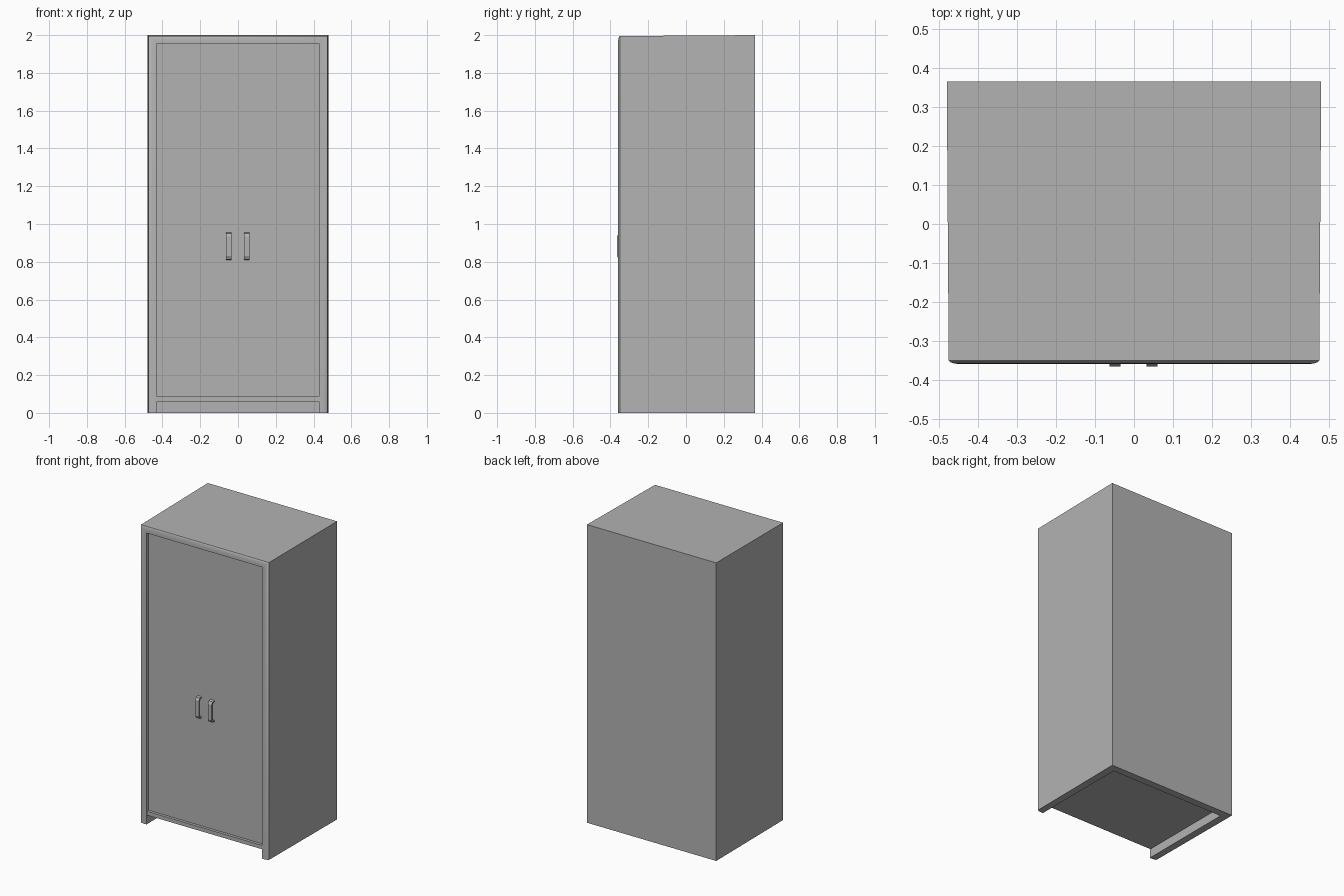
import bpy
import bmesh
import math

old = bpy.data.objects.get("Cube")
if old:
    bpy.data.objects.remove(old, do_unlink=True)

# Single painted finish
paint = bpy.data.materials.new("grey paint")
paint.use_nodes = True
grey = (0.45, 0.45, 0.45, 1)
paint.diffuse_color = grey
paint.node_tree.nodes["Principled BSDF"].inputs["Base Color"].default_value = grey


def finish(name, bm, smooth=False):
    bmesh.ops.recalc_face_normals(bm, faces=bm.faces)
    mesh = bpy.data.meshes.new(name)
    bm.to_mesh(mesh)
    bm.free()
    obj = bpy.data.objects.new(name, mesh)
    bpy.context.collection.objects.link(obj)
    mesh.materials.append(paint)
    if smooth:
        bpy.ops.object.select_all(action='DESELECT')
        obj.select_set(True)
        bpy.context.view_layer.objects.active = obj
        bpy.ops.object.shade_smooth_by_angle(angle=math.radians(35))
    return obj


def box(name, low, high):
    bm = bmesh.new()
    bmesh.ops.create_cube(bm, size=1)
    for v in bm.verts:
        v.co = [(a + b) / 2 + c * (b - a) for a, b, c in zip(low, high, v.co)]
    return finish(name, bm)


# Carcass: side walls, top and moulded front edge swept as one arch.
# Each step is (half width, top height, y), from back outer to back inner.
INNER, TOP = 0.428, 1.955
steps = [(0.48, 2.0, 0.365), (0.475, 1.995, -0.35), (0.471, 1.991, -0.354),
         (0.463, 1.984, -0.357), (0.45, 1.973, -0.359),
         (INNER, TOP, -0.359), (INNER, TOP, 0.315)]
bm = bmesh.new()
rows = [[bm.verts.new(p) for p in ((-w, y, 0), (-w, y, t), (w, y, t), (w, y, 0))]
        for w, t, y in steps]
for a, b in zip(rows, rows[1:]):
    for i in range(3):
        bm.faces.new((a[i], a[i + 1], b[i + 1], b[i]))
bm.faces.new(rows[0])
bm.faces.new(rows[-1])
bm.faces.new([r[0] for r in rows] + [r[3] for r in reversed(rows)])
finish("carcass", bm, smooth=True)

# Recessed door front over a raised floor, with a rail below it
box("door_panel", (-INNER, -0.335, 0.06), (INNER, 0.315, TOP))
box("bottom_rail", (-INNER, -0.354, 0.06), (INNER, -0.33, 0.086))


# Arched pull handles
def handle(name, x):
    outer = [(-0.334, 0.81), (-0.356, 0.813), (-0.365, 0.83)]
    inner = [(-0.334, 0.82), (-0.35, 0.822), (-0.356, 0.833)]
    mid = 0.882
    outer += [(y, 2 * mid - z) for y, z in reversed(outer)]
    inner += [(y, 2 * mid - z) for y, z in reversed(inner)]
    bm = bmesh.new()
    face = bm.faces.new([bm.verts.new((x - 0.014, y, z))
                         for y, z in outer + inner[::-1]])
    grown = bmesh.ops.extrude_face_region(bm, geom=[face])
    verts = [g for g in grown["geom"] if isinstance(g, bmesh.types.BMVert)]
    bmesh.ops.translate(bm, verts=verts, vec=(0.028, 0, 0))
    finish(name, bm)


handle("right_handle", -0.049)
handle("left_handle", 0.046)
